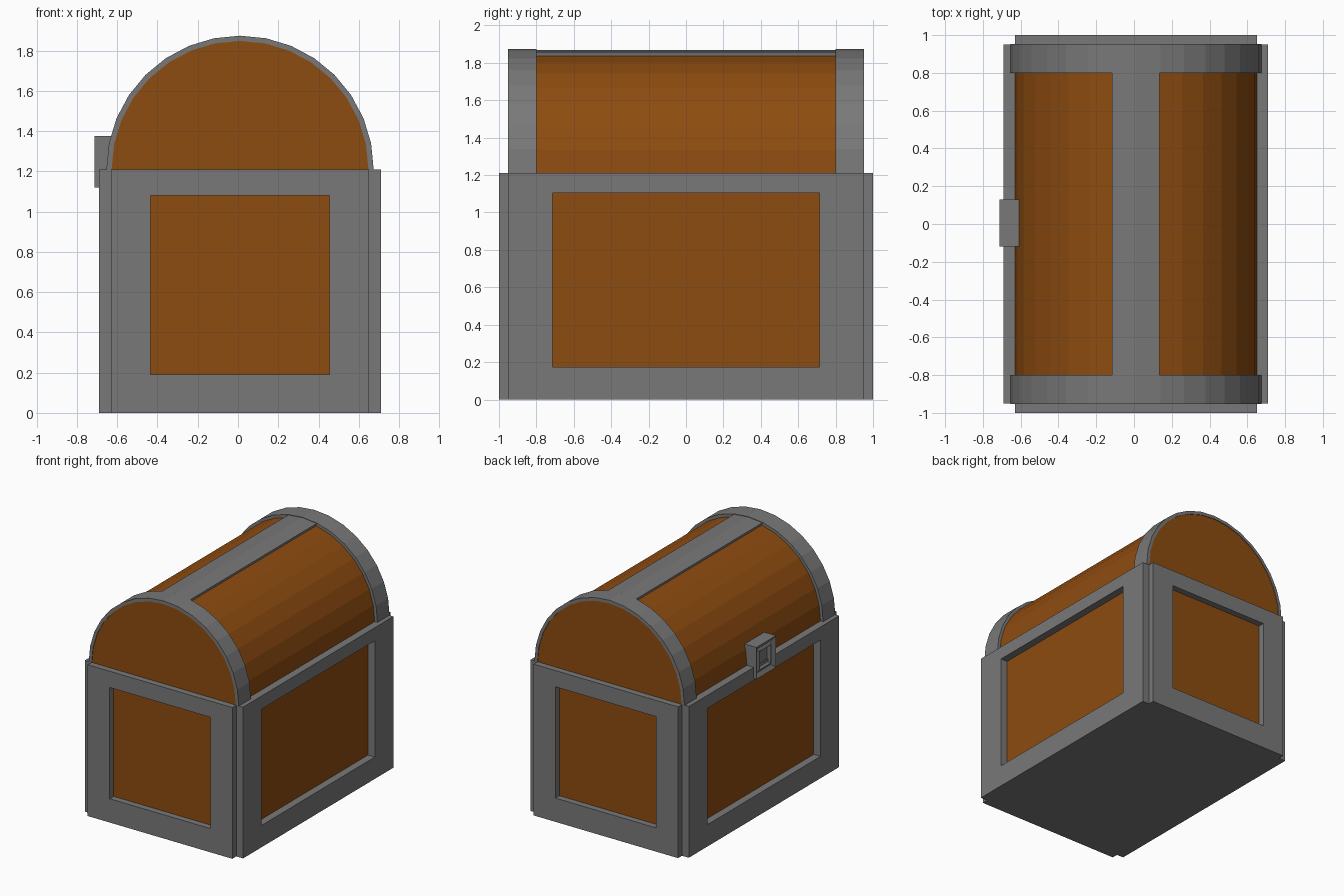
import bpy, bmesh, math
from mathutils import Vector

if "Cube" in bpy.data.objects:
    bpy.data.objects.remove(bpy.data.objects["Cube"])

CX = 0.01      # chest centre line
RIM = 1.21     # top of the base, spring line of the lid


def material(name, rgb):
    m = bpy.data.materials.new(name)
    m.diffuse_color = (*rgb, 1)
    m.use_nodes = True
    m.node_tree.nodes["Principled BSDF"].inputs["Base Color"].default_value = m.diffuse_color
    return m


WOOD = material("orange_wood", (0.27, 0.072, 0.005))
METAL = material("grey_metal", (0.19, 0.19, 0.19))


def finish(bm, name, mat):
    bmesh.ops.recalc_face_normals(bm, faces=bm.faces[:])
    me = bpy.data.meshes.new(name)
    bm.to_mesh(me)
    bm.free()
    me.materials.append(mat)
    ob = bpy.data.objects.new(name, me)
    bpy.context.collection.objects.link(ob)
    return ob


def prism(name, rings, mat, close=True):
    """Bridge equal-length rings of points; caps the ends, or joins last to first."""
    bm = bmesh.new()
    vs = [[bm.verts.new(p) for p in r] for r in rings]
    n = len(vs[0])
    pairs = list(zip(vs, vs[1:])) + ([] if close else [(vs[-1], vs[0])])
    for a, b in pairs:
        for i in range(n):
            j = (i + 1) % n
            bm.faces.new((a[i], a[j], b[j], b[i]))
    if close:
        bm.faces.new(vs[0])
        bm.faces.new(vs[-1])
    return finish(bm, name, mat)


def box(name, x0, x1, y0, y1, z0, z1, mat):
    ring = [(x0, y0), (x1, y0), (x1, y1), (x0, y1)]
    return prism(name, [[(x, y, z) for x, y in ring] for z in (z0, z1)], mat)


def frame(name, place, outer, inner, d0, d1):
    """Rectangular frame; place(u, depth, z) maps it to the chest."""
    def rect(r, d):
        u, z0, z1 = r
        return [place(*p) for p in ((-u, d, z0), (u, d, z0), (u, d, z1), (-u, d, z1))]
    prism(name, [rect(outer, d0), rect(outer, d1), rect(inner, d1), rect(inner, d0)],
          METAL, close=False)


def arc(r, a0=0, a1=180, n=16):
    return [(CX + r * math.cos(math.radians(a0 + (a1 - a0) * i / n)),
             RIM + r * math.sin(math.radians(a0 + (a1 - a0) * i / n))) for i in range(n + 1)]


def extrude_y(name, profile, y0, y1, mat):
    return prism(name, [[(x, y, z) for x, z in profile] for y in (y0, y1)], mat)


# Wooden core and metal underside of the base
box("base_core", CX - 0.64, CX + 0.64, -0.95, 0.95, 0.004, 1.15, WOOD)
box("bottom_plate", CX - 0.64, CX + 0.64, -0.95, 0.95, 0.0, 0.004, METAL)

# Metal frames around the four recessed panels
for s, end, side in ((-1, "front", "left"), (1, "back", "right")):
    frame(end + "_frame", lambda u, d, z, s=s: (CX + u, s * d, z),
          (0.64, 0, RIM), (0.445, 0.19, 1.08), 0.95, 1.0)
    frame(side + "_frame", lambda u, d, z, s=s: (CX + s * d, u, z),
          (0.95, 0, RIM), (0.715, 0.175, 1.105), 0.64, 0.70)

# Barrel lid with end hoops and a ridge strap
extrude_y("lid", [(CX + 0.64, 1.15)] + arc(0.64) + [(CX - 0.64, 1.15)], -0.948, 0.948, WOOD)
for s, name in ((-1, "front_hoop"), (1, "back_hoop")):
    extrude_y(name, arc(0.664) + arc(0.638)[::-1], s * 0.80, s * 0.953, METAL)
extrude_y("ridge_strap", arc(0.66, 79, 101, 2) + arc(0.625, 79, 101, 2)[::-1],
          -0.81, 0.81, METAL)

# Lock with a stepped recess and a keyhole slot
lock = box("lock", -0.713, -0.61, -0.12, 0.13, 1.12, 1.375, METAL)
bm = bmesh.new()
bm.from_mesh(lock.data)
bm.normal_update()
face = min(bm.faces, key=lambda f: f.normal.x)
for thickness, depth in ((0.045, -0.02), (0.03, 0.012), (0.025, -0.02)):
    bmesh.ops.inset_region(bm, faces=[face], thickness=thickness, depth=0)
    bmesh.ops.translate(bm, verts=face.verts[:], vec=Vector((-depth, 0, 0)))
    ring = bmesh.ops.inset_region(bm, faces=[face], thickness=0.001, depth=0)
bm.to_mesh(lock.data)
bm.free()
